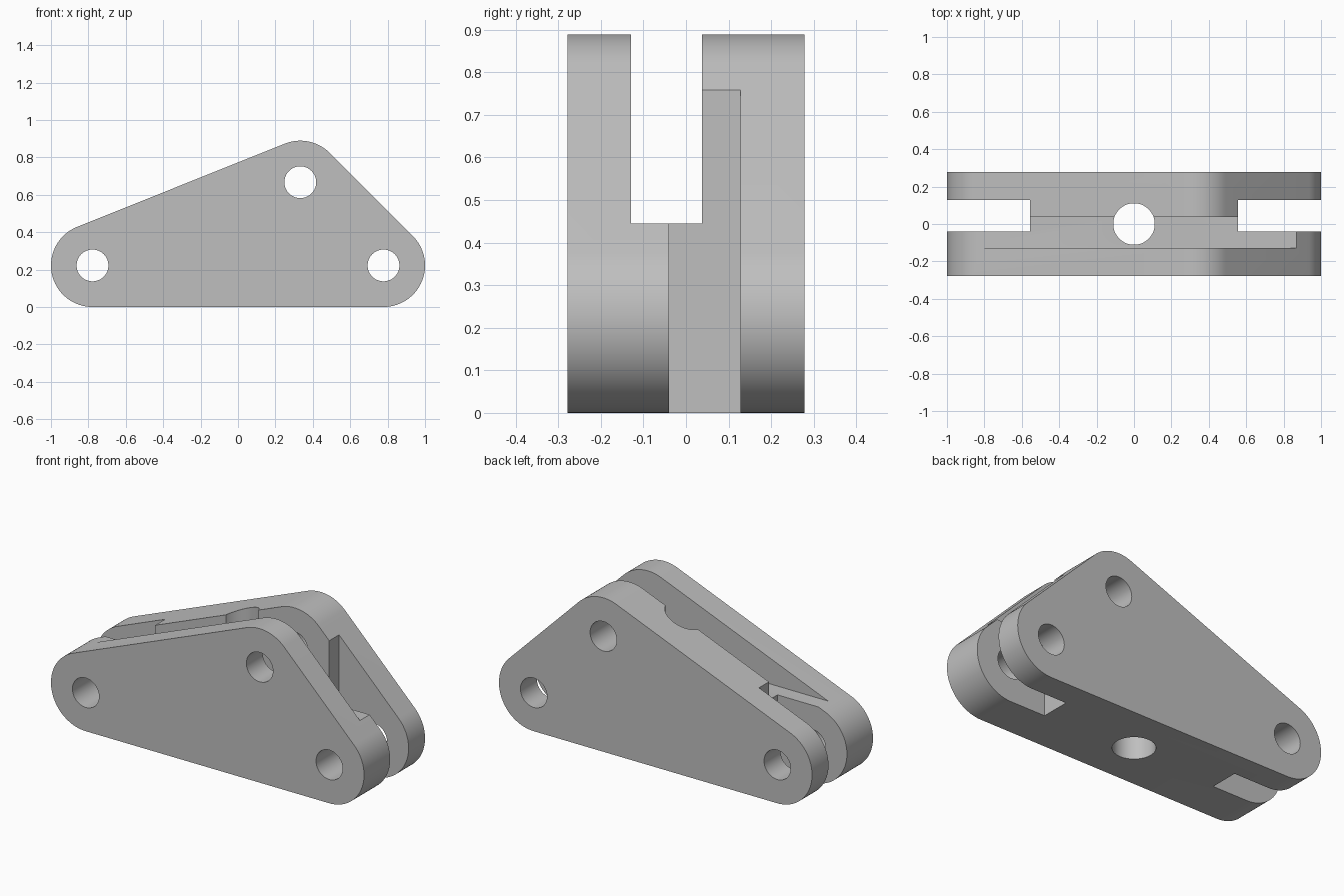
import bpy
import bmesh
from math import radians, degrees, atan2, cos, sin
from mathutils import Matrix

cube = bpy.data.objects.get("Cube")
if cube:
    bpy.data.objects.remove(cube, do_unlink=True)

R = 0.222            # corner radius
HALF = 0.278         # half thickness
LEFT, RIGHT, TOP = (-0.778, R), (0.778, R), (0.333, 0.667)

grey = bpy.data.materials.new("grey metal")
grey.use_nodes = True
grey.diffuse_color = (0.52, 0.52, 0.52, 1)
grey.node_tree.nodes["Principled BSDF"].inputs["Base Color"].default_value = grey.diffuse_color


def make_object(name, bm):
    bmesh.ops.recalc_face_normals(bm, faces=bm.faces)
    mesh = bpy.data.meshes.new(name)
    bm.to_mesh(mesh)
    bm.free()
    mesh.materials.append(grey)
    obj = bpy.data.objects.new(name, mesh)
    bpy.context.collection.objects.link(obj)
    return obj


def box(name, low, high):
    bm = bmesh.new()
    bmesh.ops.create_cube(bm, size=1)
    for v in bm.verts:
        v.co = [(a + b) / 2 + c * (b - a) for a, b, c in zip(low, high, v.co)]
    return make_object(name, bm)


def rod(name, centre, radius, along_y):
    turn = Matrix.Rotation(radians(90), 4, "X") if along_y else Matrix()
    bm = bmesh.new()
    bmesh.ops.create_cone(bm, cap_ends=True, segments=64, radius1=radius, radius2=radius,
                          depth=4, matrix=Matrix.Translation(centre) @ turn)
    return make_object(name, bm)


# Rounded triangular block: three corner arcs joined by tangents
slope = degrees(atan2(TOP[1] - LEFT[1], TOP[0] - LEFT[0])) + 90
bm = bmesh.new()
outline = []
for (cx, cz), start, end in ((RIGHT, -90, 45), (TOP, 45, slope), (LEFT, slope, 270)):
    steps = round((end - start) / 4)
    for i in range(steps + 1):
        a = radians(start + (end - start) * i / steps)
        outline.append(bm.verts.new((cx + R * cos(a), -HALF, cz + R * sin(a))))
face = bm.faces.new(outline)
side = bmesh.ops.extrude_face_region(bm, geom=[face])
bmesh.ops.translate(bm, verts=[g for g in side["geom"] if isinstance(g, bmesh.types.BMVert)],
                    vec=(0, 2 * HALF, 0))
bracket = make_object("bracket_body", bm)

# Upper slot, end slots, pin holes and the vertical bolt hole
cutters = [
    box("upper_slot", (-2, -0.129, 0.445), (2, 0.038, 2)),
    box("left_end_slot", (0.556, -0.04, -1), (2, 0.128, 2)),
    box("right_end_slot", (-2, -0.04, -1), (-0.556, 0.128, 2)),
    rod("bolt_hole", (0, 0, 0), 0.111, False),
]
for x, z in (LEFT, RIGHT, TOP):
    cutters.append(rod("pin_hole", (x, 0, z), 0.085, True))

bpy.context.view_layer.objects.active = bracket
for cutter in cutters:
    cutter.hide_render = True
    mod = bracket.modifiers.new(cutter.name, "BOOLEAN")
    mod.operation = "DIFFERENCE"
    mod.solver = "EXACT"
    mod.object = cutter
    bpy.ops.object.modifier_apply(modifier=mod.name)
    bpy.data.objects.remove(cutter, do_unlink=True)

# Smooth arcs and bores, crisp edges elsewhere
bpy.ops.object.select_all(action="DESELECT")
bracket.select_set(True)
bpy.ops.object.shade_smooth_by_angle(angle=radians(25))
